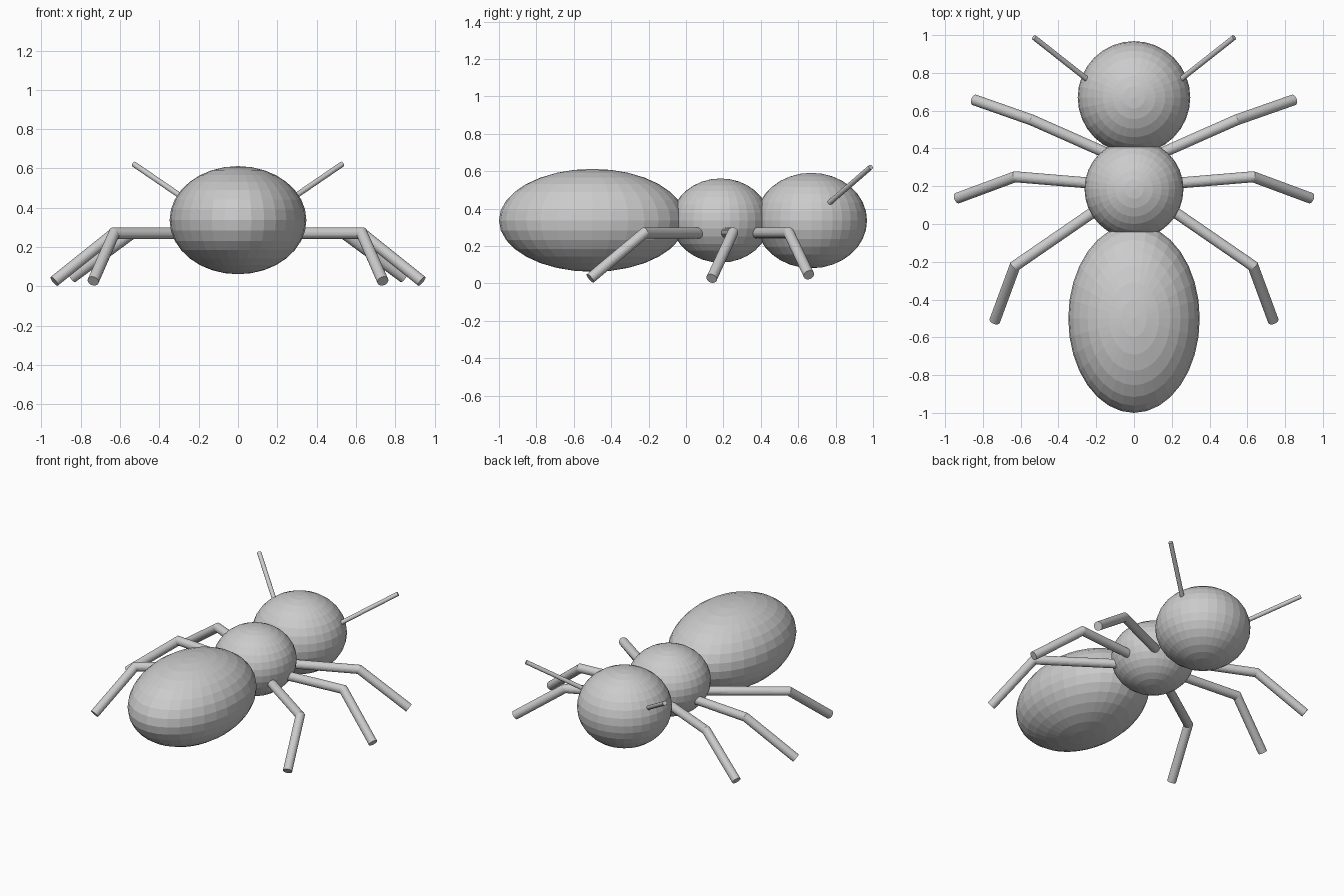
import bpy, bmesh, math
from mathutils import Vector

if "Cube" in bpy.data.objects:
    bpy.data.objects.remove(bpy.data.objects["Cube"])


def finish(name, bm):
    bmesh.ops.recalc_face_normals(bm, faces=bm.faces)
    mesh = bpy.data.meshes.new(name)
    bm.to_mesh(mesh)
    bm.free()
    obj = bpy.data.objects.new(name, mesh)
    bpy.context.collection.objects.link(obj)
    return obj


def ellipsoid(name, center, radii):
    bm = bmesh.new()
    bmesh.ops.create_uvsphere(bm, u_segments=32, v_segments=16, radius=1)
    bmesh.ops.scale(bm, vec=radii, verts=bm.verts)
    bmesh.ops.translate(bm, vec=center, verts=bm.verts)
    return finish(name, bm)


def tube(name, points, radius, sides=24):
    """Round rod through the points, with mitred corners and capped ends."""
    pts = [Vector(p) for p in points]
    dirs = [(b - a).normalized() for a, b in zip(pts, pts[1:])]
    u = dirs[0].cross(Vector((0, 0, 1))).normalized()
    v = dirs[0].cross(u)
    ring = [pts[0] + radius * (math.cos(t) * u + math.sin(t) * v)
            for t in (2 * math.pi * i / sides for i in range(sides))]
    bm = bmesh.new()
    rings = [[bm.verts.new(p) for p in ring]]
    for i, d in enumerate(dirs):
        # slide the ring along the rod onto the next mitre plane
        n = d + dirs[i + 1] if i + 1 < len(dirs) else d
        ring = [p + d * ((pts[i + 1] - p).dot(n) / d.dot(n)) for p in ring]
        rings.append([bm.verts.new(p) for p in ring])
    for a, b in zip(rings, rings[1:]):
        for i in range(sides):
            j = (i + 1) % sides
            bm.faces.new((a[i], a[j], b[j], b[i]))
    bm.faces.new(rings[0])
    bm.faces.new(rings[-1])
    return finish(name, bm)


# Body: three overlapping ellipsoids
ellipsoid("abdomen", (0, -0.5, 0.337), (0.348, 0.5, 0.275))
ellipsoid("thorax", (0, 0.185, 0.336), (0.262, 0.262, 0.225))
ellipsoid("head", (0, 0.67, 0.336), (0.298, 0.298, 0.255))

# Legs (hip, knee, foot) and antennae, on both sides
legs = {
    "front_leg": [(0.10, 0.355, 0.27), (0.54, 0.55, 0.27), (0.845, 0.657, 0.045)],
    "middle_leg": [(0.15, 0.21, 0.27), (0.63, 0.25, 0.27), (0.935, 0.137, 0.026)],
    "back_leg": [(0.14, 0.115, 0.27), (0.63, -0.222, 0.27), (0.737, -0.512, 0.027)],
}
for side, s in (("right", 1), ("left", -1)):
    for name, path in legs.items():
        tube(f"{side}_{name}", [(s * x, y, z) for x, y, z in path], 0.029)
    antenna = [(0.19, 0.72, 0.39), (0.53, 0.988, 0.622)]
    tube(f"{side}_antenna", [(s * x, y, z) for x, y, z in antenna], 0.014)
